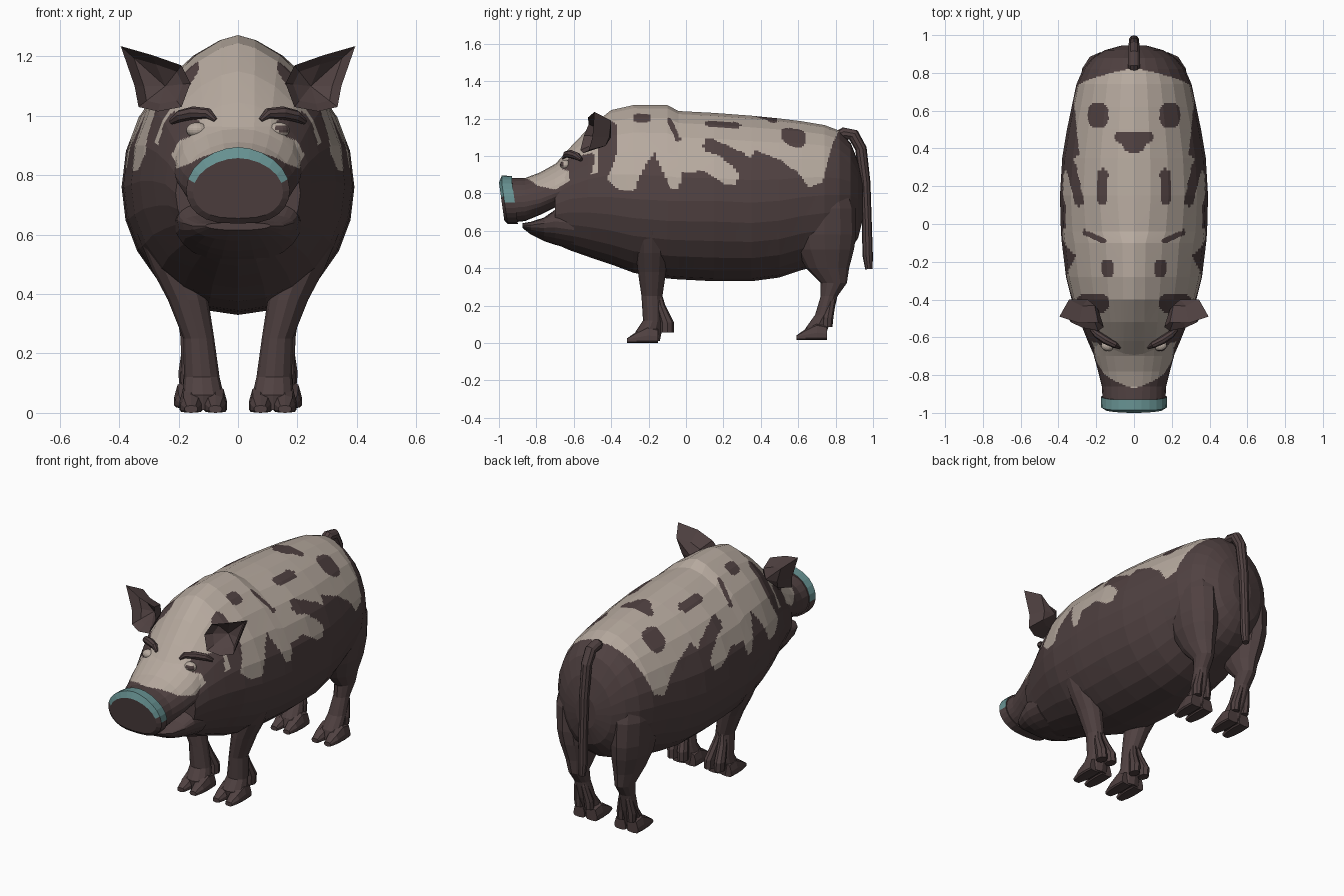
import bpy, bmesh, math
from mathutils import Vector

if "Cube" in bpy.data.objects:
    bpy.data.objects.remove(bpy.data.objects["Cube"])


def material(name, rgb):
    m = bpy.data.materials.new(name)
    m.diffuse_color = (*rgb, 1)
    m.use_nodes = True
    m.node_tree.nodes["Principled BSDF"].inputs["Base Color"].default_value = m.diffuse_color
    return m


MATS = [material("dark brown hide", (0.080, 0.053, 0.053)),
        material("pale hide", (0.47, 0.40, 0.345)),
        material("teal snout rim", (0.135, 0.285, 0.285))]
DARK, PALE, TEAL = 0, 1, 2

# Lower edge of the pale saddle, as (y, z) seen from the side
BORDER = [(-.885, .885), (-.84, .875), (-.79, .84), (-.70, .82), (-.60, .88), (-.46, .91),
          (-.36, .82), (-.28, .81), (-.22, .95), (-.17, 1.02), (-.14, .95), (-.08, .82),
          (-.04, .82), (-.02, .91), (.10, .92), (.20, .85), (.26, .84), (.30, .93),
          (.37, 1.03), (.50, .98), (.60, .91), (.66, .83), (.73, .86), (.76, .98),
          (.785, 1.07), (.81, 1.12), (.845, 1.16)]
# Dark spots as capsules seen from above: x0, y0, x1, y1, radius
SPOTS = [(.14, -.255, .14, -.215, .03), (.16, -.09, .26, -.045, .014),
         (.17, .13, .165, .265, .028), (0, .46, .075, .46, .03), (0, .42, .02, .42, .04),
         (.19, .56, .19, .59, .055), (.29, .12, .33, .29, .026),
         (.33, .29, .355, .33, .03), (.18, -.42, .26, -.42, .05),
         (.20, -.60, .24, -.52, .03), (.15, -.64, .19, -.60, .022)]


def hide_colour(f):
    c = f.calc_center_median()
    if c.y <= BORDER[0][0] or c.y >= BORDER[-1][0]:
        return DARK
    for (y0, z0), (y1, z1) in zip(BORDER, BORDER[1:]):
        if y0 <= c.y <= y1:
            if c.z < z0 + (z1 - z0) * (c.y - y0) / (y1 - y0):
                return DARK
            break
    p = Vector((abs(c.x), c.y))
    for x0, y0, x1, y1, r in SPOTS:
        a, d = Vector((x0, y0)), Vector((x1 - x0, y1 - y0))
        t = max(0, min(1, (p - a).dot(d) / d.length_squared))
        if (p - a - d * t).length < r:
            return DARK
    return PALE


def upright_ring(y, top, bot, w, zc, k=1.0, kb=1.0, cx=0, n=24):
    """Egg-shaped section across the y axis; k > 1 ridges the top, kb < 1 squares the bottom."""
    pts = []
    for i in range(n):
        a = 2 * math.pi * i / n
        s, c = math.sin(a), math.cos(a)
        x = w * math.copysign(abs(s) ** (k if c > 0 else kb), s)
        pts.append(Vector((cx + x, y, zc + c * (top - zc if c > 0 else zc - bot))))
    return pts


def flat_ring(z, x, y, rx, ry, n=12):
    return [Vector((x + rx * math.cos(2 * math.pi * i / n),
                    y + ry * math.sin(2 * math.pi * i / n), z)) for i in range(n)]


def loft(bm, rings):
    vs = [[bm.verts.new(p) for p in r] for r in rings]
    n = len(vs[0])
    for a, b in zip(vs, vs[1:]):
        for i in range(n):
            j = (i + 1) % n
            bm.faces.new((a[i], a[j], b[j], b[i]))
    bm.faces.new(vs[0])
    bm.faces.new(vs[-1])


def tube(bm, pts, radii, up, n=10):
    pts = [Vector(p) for p in pts]
    rings = []
    for i, p in enumerate(pts):
        t = (pts[min(i + 1, len(pts) - 1)] - pts[max(i - 1, 0)]).normalized()
        u = t.cross(Vector(up)).normalized()
        v = t.cross(u)
        rings.append([p + radii[i] * (u * math.cos(2 * math.pi * k / n)
                                      + v * math.sin(2 * math.pi * k / n)) for k in range(n)])
    loft(bm, rings)


def finish(bm, name, rule=None, cuts=0, mirror=False):
    if mirror:
        for v in bm.verts:
            v.co.x *= -1
    if cuts:
        bmesh.ops.subdivide_edges(bm, edges=bm.edges[:], cuts=cuts, use_grid_fill=True)
    bmesh.ops.recalc_face_normals(bm, faces=bm.faces[:])
    bm.normal_update()
    for f in bm.faces:
        f.material_index = rule(f) if rule else DARK
    me = bpy.data.meshes.new(name)
    bm.to_mesh(me)
    bm.free()
    for m in MATS:
        me.materials.append(m)
    ob = bpy.data.objects.new(name, me)
    bpy.context.collection.objects.link(ob)
    return ob


# Body from cheeks to rump: y, top, bottom, half width, height of widest point, ridge
bm = bmesh.new()
loft(bm, [upright_ring(*s) for s in [
    (-.70, .955, .53, .21, .74), (-.62, 1.045, .495, .245, .77, 1.1),
    (-.52, 1.15, .46, .285, .78, 1.2), (-.40, 1.245, .42, .33, .78, 1.3),
    (-.28, 1.272, .375, .36, .77, 1.35), (-.10, 1.272, .345, .382, .76, 1.35),
    (-.04, 1.24, .34, .387, .76, 1.2), (.15, 1.23, .33, .392, .76, 1.1),
    (.35, 1.215, .33, .38, .75, 1.1), (.50, 1.20, .35, .355, .76, 1.1),
    (.62, 1.185, .39, .33, .78, 1.1), (.74, 1.165, .42, .305, .79, 1.1),
    (.82, 1.135, .45, .27, .79, 1.1), (.88, 1.07, .50, .22, .79), (.92, .97, .56, .155, .77),
    (.945, .85, .66, .065, .76)]])
finish(bm, "body", hide_colour, cuts=11)

# Upper muzzle
bm = bmesh.new()
loft(bm, [upright_ring(*s, 1.0, .65) for s in [
    (-.60, 1.04, .74, .22, .84), (-.70, .957, .725, .212, .80), (-.78, .912, .685, .19, .77),
    (-.86, .882, .652, .17, .755), (-.94, .882, .643, .166, .75)]])
finish(bm, "muzzle", hide_colour, cuts=9)

# Snout disc, leaning back at the bottom, with a teal upper rim
bm = bmesh.new()
loft(bm, [upright_ring(*s, 1.1, .7) for s in [
    (-.93, .893, .637, .174, .75), (-.985, .895, .637, .175, .75), (-1.0, .858, .655, .152, .745)]])
for v in bm.verts:
    v.co.y += max(0, .858 - v.co.z) * .14
finish(bm, "snout_disc",
       lambda f: TEAL if len(f.verts) == 4 and f.calc_center_median().z > .765 else DARK)

# Lower jaw, leaving the mouth slightly open
bm = bmesh.new()
loft(bm, [upright_ring(*s, .55) for s in [
    (-.875, .64, .615, .11, .63), (-.83, .648, .58, .155, .63), (-.76, .67, .545, .188, .64),
    (-.70, .712, .525, .205, .65), (-.60, .72, .50, .215, .64)]])
finish(bm, "lower_jaw")

# Tail arching up and hanging down
bm = bmesh.new()
tube(bm, [(0, .79, 1.09), (0, .845, 1.12), (0, .895, 1.112), (0, .935, 1.04), (0, .958, .86),
          (0, .967, .65), (0, .971, .47), (0, .978, .395)],
     [.03, .033, .033, .031, .028, .026, .028, .02], (1, 0, 0))
finish(bm, "tail")

# Leg stations: z, x, y, half width, half depth
FRONT = [(.72, .25, -.18, .09, .08), (.60, .253, -.182, .085, .092), (.48, .205, -.182, .084, .085),
         (.38, .168, -.182, .068, .075), (.25, .132, -.182, .052, .056), (.12, .122, -.178, .06, .052),
         (.06, .118, -.20, .07, .07), (.01, .118, -.20, .07, .06)]
HIND = [(.88, .17, .735, .09, .12), (.72, .18, .742, .108, .165), (.58, .178, .74, .102, .17),
        (.50, .17, .743, .096, .155), (.40, .158, .757, .073, .115), (.32, .152, .79, .052, .07),
        (.25, .148, .765, .045, .045), (.15, .14, .738, .052, .048), (.08, .135, .70, .06, .06),
        (.025, .135, .685, .066, .055)]
# Dew claw stations: height, offset from toe tip, spread, half width, half depth
FRONT_CLAW = [(.055, .215, .033, .028, .036), (.11, .215, .033, .03, .036),
              (.20, .18, .02, .025, .025), (.28, .165, .008, .015, .015)]
HIND_CLAW = [(.07, .165, .033, .025, .028), (.12, .168, .033, .027, .03),
             (.21, .185, .02, .022, .026), (.28, .19, .008, .015, .015)]


def leg(name, stations, claw, hoof_x, toe_y, ground, mirror):
    bm = bmesh.new()
    loft(bm, [flat_ring(*s) for s in stations])
    for side in (-1, 1):
        # cloven toes
        x = hoof_x + side * .041
        loft(bm, [upright_ring(toe_y + dy, top + ground, ground, w, ground + .015, .7, .4, x, 10)
                  for dy, top, w in [(0, .025, .022), (.05, .06, .036), (.11, .095, .04), (.165, .08, .036)]])
        # dew claws
        loft(bm, [flat_ring(ground + z, hoof_x + z * .05 + side * spread, toe_y + dy, rx, ry, 8)
                  for z, dy, spread, rx, ry in claw])
    finish(bm, name, mirror=mirror)


RIM = [(.395, -.49, 1.235), (.29, -.525, 1.205), (.19, -.52, 1.17), (.16, -.545, 1.11),
       (.19, -.565, 1.03), (.27, -.55, 1.015), (.335, -.52, 1.03), (.348, -.50, 1.10)]


def ear(name, mirror):
    bm = bmesh.new()
    rim = [Vector(p) for p in RIM]
    mid = Vector((.245, -.46, 1.10))

    def shrink(f, dy):
        return [bm.verts.new((mid.x + (p.x - mid.x) * f, p.y + dy, mid.z + (p.z - mid.z) * f)) for p in rim]
    edge, back, inner = shrink(1, 0), shrink(.66, .09), shrink(.7, .045)
    for ring, tip_y in ((back, -.40), (inner, -.44)):
        tip = bm.verts.new((mid.x, tip_y, mid.z))
        for i in range(8):
            j = (i + 1) % 8
            bm.faces.new((edge[i], edge[j], ring[j], ring[i]))
            bm.faces.new((ring[i], ring[j], tip))
    finish(bm, name, mirror=mirror)


def eye(name, mirror):
    bm = bmesh.new()
    bmesh.ops.create_uvsphere(bm, u_segments=16, v_segments=10, radius=1)
    for v in bm.verts:
        v.co = Vector((.138 + v.co.x * .036, -.645 + v.co.y * .028, .952 + v.co.z * .026))
    look = Vector((-.4 if mirror else .4, -.9, .15)).normalized()
    finish(bm, name, lambda f: DARK if f.normal.dot(look) > .8 else PALE, mirror=mirror)


def brow(name, mirror):
    bm = bmesh.new()
    tube(bm, [(.075, -.655, .985), (.10, -.64, 1.008), (.15, -.615, 1.01), (.195, -.585, 1.0),
              (.225, -.56, .98)], [.008, .018, .022, .02, .01], (0, 0, 1), 8)
    finish(bm, name, mirror=mirror)


# Paired parts
for label, mirror in (("left", False), ("right", True)):
    leg("front_leg_" + label, FRONT, FRONT_CLAW, .117, -.315, 0.0, mirror)
    leg("hind_leg_" + label, HIND, HIND_CLAW, .135, .59, .015, mirror)
    ear("ear_" + label, mirror)
    eye("eye_" + label, mirror)
    brow("brow_" + label, mirror)
